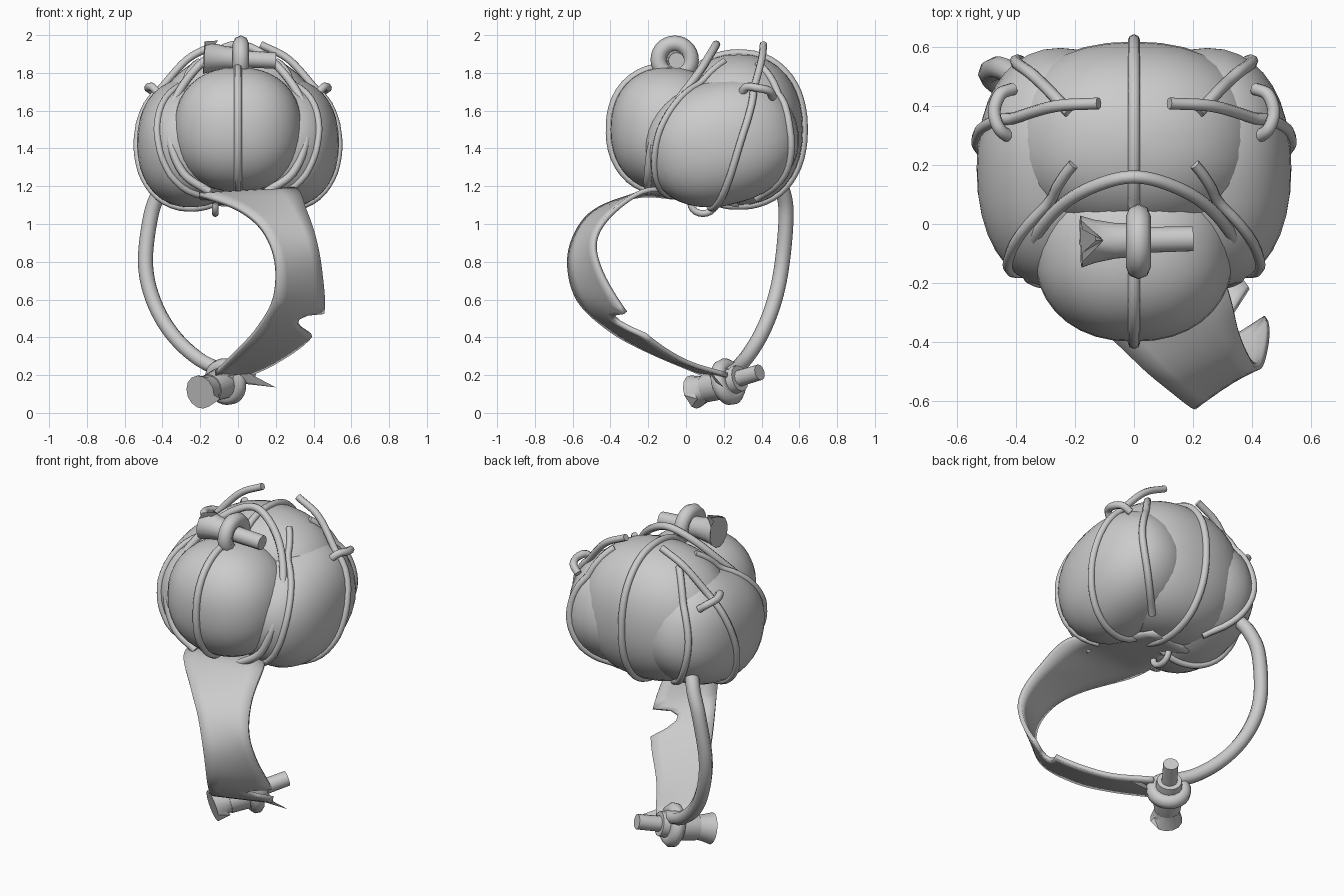
import bpy, bmesh, math
from mathutils import Vector, Matrix
from mathutils.bvhtree import BVHTree

if "Cube" in bpy.data.objects:
    bpy.data.objects.remove(bpy.data.objects["Cube"])

def make(name, verts, faces, angle=40):
    me = bpy.data.meshes.new(name)
    me.from_pydata([tuple(v) for v in verts], [], faces)
    bm = bmesh.new(); bm.from_mesh(me)
    bmesh.ops.recalc_face_normals(bm, faces=bm.faces)
    bm.to_mesh(me); bm.free()
    ob = bpy.data.objects.new(name, me)
    bpy.context.collection.objects.link(ob)
    bpy.ops.object.select_all(action='DESELECT')
    ob.select_set(True)
    bpy.context.view_layer.objects.active = ob
    bpy.ops.object.shade_smooth_by_angle(angle=math.radians(angle))
    return ob

def spline(pts, n=6):
    """Catmull-Rom samples through the points."""
    p = [Vector(q) for q in pts]
    p = [2 * p[0] - p[1]] + p + [2 * p[-1] - p[-2]]
    out = []
    for i in range(1, len(p) - 2):
        a, b, c, d = p[i - 1:i + 3]
        for k in range(n):
            t = k / n
            out.append(0.5 * (2 * b + (c - a) * t + (2 * a - 5 * b + 4 * c - d) * t * t
                              + (3 * b - a - 3 * c + d) * t ** 3))
    return out + [p[-2]]

def tube(name, pts, r, cyclic=False):
    cu = bpy.data.curves.new(name, 'CURVE')
    cu.dimensions = '3D'
    cu.bevel_depth, cu.bevel_resolution, cu.use_fill_caps = r, 2, True
    s = cu.splines.new('POLY')
    s.points.add(len(pts) - 1)
    for q, v in zip(s.points, pts):
        q.co = (*v, 1)
    s.use_cyclic_u = cyclic
    ob = bpy.data.objects.new(name, cu)
    bpy.context.collection.objects.link(ob)
    return ob

# Sack lobes: slightly squared ellipsoids
hull_v, hull_f = [], []
def lobe(name, c, r, tilt=0, e=0.9, nu=36, nv=20):
    pw = lambda a: math.copysign(abs(a) ** e, a)
    rot = Matrix.Rotation(math.radians(tilt), 3, 'X')
    V = []
    for j in range(nv + 1):
        th = math.pi * (0.001 + 0.998 * j / nv) - math.pi / 2
        for i in range(nu):
            ph = 2 * math.pi * i / nu
            p = Vector((r[0] * pw(math.cos(th)) * pw(math.cos(ph)),
                        r[1] * pw(math.cos(th)) * pw(math.sin(ph)), r[2] * pw(math.sin(th))))
            V.append(rot @ p + Vector(c))
    F = [(j * nu + i, j * nu + (i + 1) % nu, (j + 1) * nu + (i + 1) % nu, (j + 1) * nu + i)
         for j in range(nv) for i in range(nu)]
    F += [tuple(range(nu)), tuple(range(nv * nu, (nv + 1) * nu))]
    o = len(hull_v)
    hull_v.extend(V)
    hull_f.extend(tuple(k + o for k in f) for f in F)
    make(name, V, F)

lobe("sack_front", (0, -0.09, 1.5), (0.34, 0.31, 0.33))
lobe("sack_back", (0, 0.28, 1.5), (0.44, 0.34, 0.4))
for s, n in ((1, "right"), (-1, "left")):
    lobe("sack_" + n, (s * 0.25, 0.19, 1.43), (0.285, 0.41, 0.33), 15)

tree = BVHTree.FromPolygons(hull_v, hull_f)
CENTRE = Vector((0, 0.12, 1.48))
def snap(pts, off=0.005):
    """Press points onto the outside of the sack."""
    out = []
    for p in pts:
        d = (Vector(p) - CENTRE).normalized()
        hit = tree.ray_cast(CENTRE + d * 3, -d)[0]
        out.append(hit + d * off if hit else Vector(p))
    return out

# Straps around the sack
ring = [CENTRE + Vector((0, math.cos(a), math.sin(a)))
        for a in (2 * math.pi * k / 72 for k in range(72))]
tube("centre_strap", snap(ring), 0.021, True)

half = [(0.15, -0.2, 1.17), (0.29, -0.2, 1.27), (0.36, -0.17, 1.45), (0.345, -0.06, 1.63),
        (0.25, 0.06, 1.79), (0.13, 0.13, 1.9)]
arch = half + [(0, 0.16, 1.95)] + [(-x, y, z) for x, y, z in reversed(half)]
tube("front_arch_strap", spline(arch), 0.022)

for s, n in ((1, "right"), (-1, "left")):
    m = lambda pts: [(s * x, y, z) for x, y, z in pts]
    body = snap(spline(m([(0.44, 0.37, 1.72), (0.53, 0.33, 1.55), (0.54, 0.28, 1.4),
                          (0.45, 0.21, 1.22), (0.25, 0.14, 1.11), (0.1, 0.12, 1.08)])))
    tail = spline(m([(0.12, 0.41, 1.95), (0.27, 0.40, 1.87)]) + [body[0]])
    tube(n + "_side_strap", tail[:-1] + body, 0.02)
    tube(n + "_back_strap", snap(spline(m([(0.22, 0.38, 1.85), (0.37, 0.54, 1.72),
         (0.42, 0.57, 1.5), (0.36, 0.55, 1.25), (0.2, 0.4, 1.1)]))), 0.02)
    tube(n + "_seam_strap", snap(spline(m([(0.2, 0.2, 1.85), (0.3, 0.04, 1.7),
         (0.37, -0.1, 1.5), (0.37, -0.16, 1.3), (0.2, -0.1, 1.12)]))), 0.018)
    tube(n + "_strap_loop", spline(m([(0.41, 0.29, 1.68), (0.455, 0.32, 1.725),
         (0.475, 0.38, 1.72), (0.455, 0.44, 1.705), (0.41, 0.46, 1.67)])), 0.022)

tube("bottom_loop", [(-0.12, 0.09 + 0.065 * math.cos(a), 1.11 - 0.055 * math.sin(a))
                     for a in (math.pi * k / 10 for k in range(11))], 0.018)

# Torn belt: a ribbon between a left and a right edge
L = [(-0.2, 0.24, 1.11), (-0.2, -0.05, 1.14), (-0.19, -0.25, 1.15), (0, -0.46, 1.08),
     (0.13, -0.57, 0.97), (0.2, -0.62, 0.8), (0.19, -0.57, 0.6), (0.1, -0.4, 0.44),
     (0, -0.2, 0.33), (-0.12, 0.08, 0.21)]
R = [(0.1, 0.28, 1.1), (0.2, 0.0, 1.15), (0.31, -0.2, 1.18), (0.36, -0.38, 1.07),
     (0.41, -0.48, 0.92), (0.44, -0.45, 0.75), (0.45, -0.32, 0.53), (0.37, -0.19, 0.39),
     (0.2, 0.0, 0.27), (0.05, 0.22, 0.2)]
Ls, Rs = spline(L, 6), spline(R, 6)
for i, pull in ((37, 0.3), (38, 0.42), (39, 0.4), (40, 0.25)):   # bite out of the edge
    Rs[i] = Rs[i].lerp(Ls[i], pull)
rows, V, F = len(Ls), [], []
for a, b in zip(Ls, Rs):
    V += [a.lerp(b, k / 5) for k in range(6)]
for j in range(rows - 1):
    F += [(j * 6 + k, j * 6 + k + 1, j * 6 + k + 7, j * 6 + k + 6) for k in range(5)]
belt = make("belt", V, F)
sol = belt.modifiers.new("thickness", 'SOLIDIFY')
sol.thickness, sol.offset = 0.025, 0
spike = make("belt_torn_tip", [(-0.1, 0.12, 0.19), (0.02, 0.12, 0.23), (0.2, 0.2, 0.135),
                               (-0.02, 0.16, 0.16)],
             [(0, 1, 2), (0, 2, 3), (0, 3, 1), (1, 3, 2)], 10)

# Carry rope
tube("carry_rope", spline([(-0.36, 0.46, 1.27), (-0.41, 0.51, 1.18), (-0.46, 0.53, 1.05),
     (-0.49, 0.51, 0.8), (-0.45, 0.47, 0.6), (-0.35, 0.4, 0.42), (-0.2, 0.31, 0.28),
     (-0.02, 0.22, 0.2)]), 0.04)

# Wooden toggles with a rope ring
def lathe(name, a, b, prof, n=14, notch=None):
    a, b = Vector(a), Vector(b)
    d = b - a
    q = Vector((0, 0, 1)).rotation_difference(d.normalized())
    V = []
    for t, r in prof:
        for i in range(n):
            w = 2 * math.pi * i / n
            cut = 0.07 if i == notch and t == 0 else 0
            V.append(a + q @ Vector((r * math.cos(w), r * math.sin(w), t * d.length + cut)))
    m = len(prof)
    F = [(j * n + i, j * n + (i + 1) % n, (j + 1) * n + (i + 1) % n, (j + 1) * n + i)
         for j in range(m - 1) for i in range(n)]
    F += [tuple(range(n)), tuple(range((m - 1) * n, m * n))]
    make(name, V, F, 35)

def rope_ring(name, c, axis, R, r):
    q = Vector((0, 0, 1)).rotation_difference(Vector(axis).normalized())
    tube(name, [Vector(c) + q @ Vector((R * math.cos(w), R * math.sin(w), 0))
                for w in (2 * math.pi * k / 28 for k in range(28))], r, True)

wood = [(0, 0.09), (0.12, 0.075), (0.3, 0.062), (0.5, 0.058), (0.52, 0.045), (1, 0.043)]
lathe("top_toggle", (-0.18, -0.06, 1.885), (0.2, -0.05, 1.865), wood, notch=7)
rope_ring("top_toggle_ring", (0.015, -0.06, 1.87), (1, 0, 0), 0.085, 0.043)

A, B = Vector((-0.2, 0.04, 0.11)), Vector((0.06, 0.39, 0.215))
lathe("bottom_toggle", A, B, wood, notch=0)
rope_ring("bottom_toggle_ring", A.lerp(B, 0.52), B - A, 0.085, 0.042)
lathe("bottom_toggle_collar", A.lerp(B, 0.2), A.lerp(B, 0.7),
      [(0, 0.075), (0.5, 0.085), (1, 0.07)])
